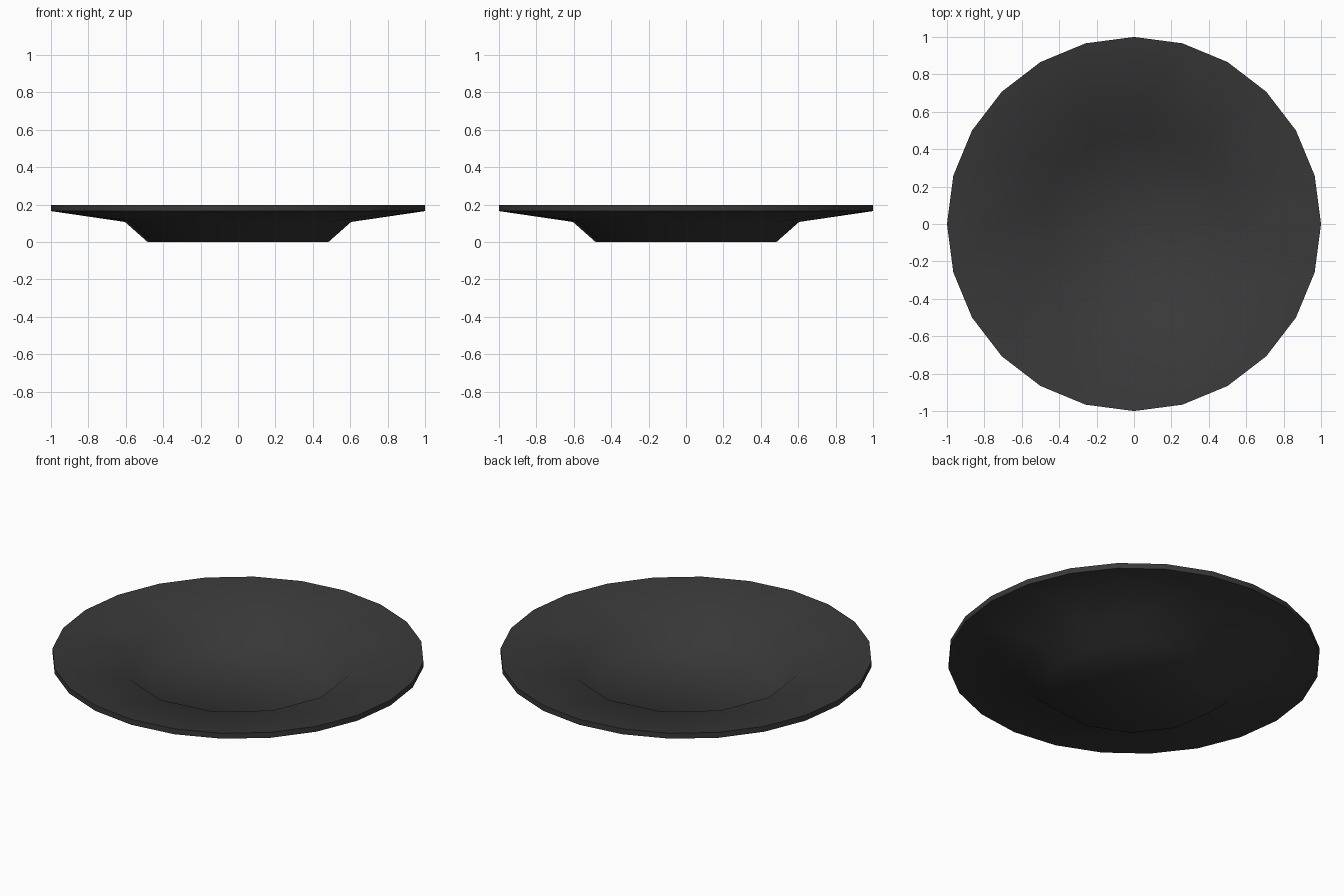
import bpy, bmesh, math

if "Cube" in bpy.data.objects:
    bpy.data.objects.remove(bpy.data.objects["Cube"])

bm = bmesh.new()
OUT, INN = 24, 12


def ring(r, z, n, offset=0.0):
    pts = []
    for i in range(n):
        a = math.radians(offset) + 2 * math.pi * i / n
        pts.append(bm.verts.new((r * math.cos(a), r * math.sin(a), z)))
    return pts


def bridge(a, b):
    n = len(a)
    for i in range(n):
        j = (i + 1) % n
        bm.faces.new((a[i], a[j], b[j], b[i]))


def fan_bridge(inner, outer):
    # each inner vertex meets two outer vertices: triangle, then quad
    for k in range(INN):
        o0, o1, o2 = outer[2 * k - 1], outer[2 * k], outer[2 * k + 1]
        bm.faces.new((inner[k], o0, o1))
        bm.faces.new((inner[k], o1, o2, inner[(k + 1) % INN]))


# underside: foot, well wall, rim
foot = ring(0.488, 0.0, INN, -7.5)
under = ring(0.61, 0.107, INN, -7.5)
rim_low = ring(1.0, 0.165, OUT)
# upper side: rim, well wall, floor
rim_top = ring(1.0, 0.197, OUT)
well = ring(0.61, 0.139, INN, -7.5)
floor = ring(0.485, 0.03, INN, -7.5)

bm.faces.new(foot)
bridge(foot, under)
fan_bridge(under, rim_low)
bridge(rim_low, rim_top)
fan_bridge(well, rim_top)
bridge(well, floor)
bm.faces.new(floor)
bmesh.ops.recalc_face_normals(bm, faces=bm.faces[:])

mesh = bpy.data.meshes.new("plate")
bm.to_mesh(mesh)
bm.free()
plate = bpy.data.objects.new("plate", mesh)
bpy.context.collection.objects.link(plate)

# dark glaze
mat = bpy.data.materials.new("dark_glaze")
mat.diffuse_color = (0.04, 0.04, 0.04, 1)
mat.use_nodes = True
mat.node_tree.nodes["Principled BSDF"].inputs["Base Color"].default_value = mat.diffuse_color
mesh.materials.append(mat)

# smooth bowl, sharp rim edge
bpy.context.view_layer.objects.active = plate
plate.select_set(True)
bpy.ops.object.shade_smooth_by_angle(angle=math.radians(50))
